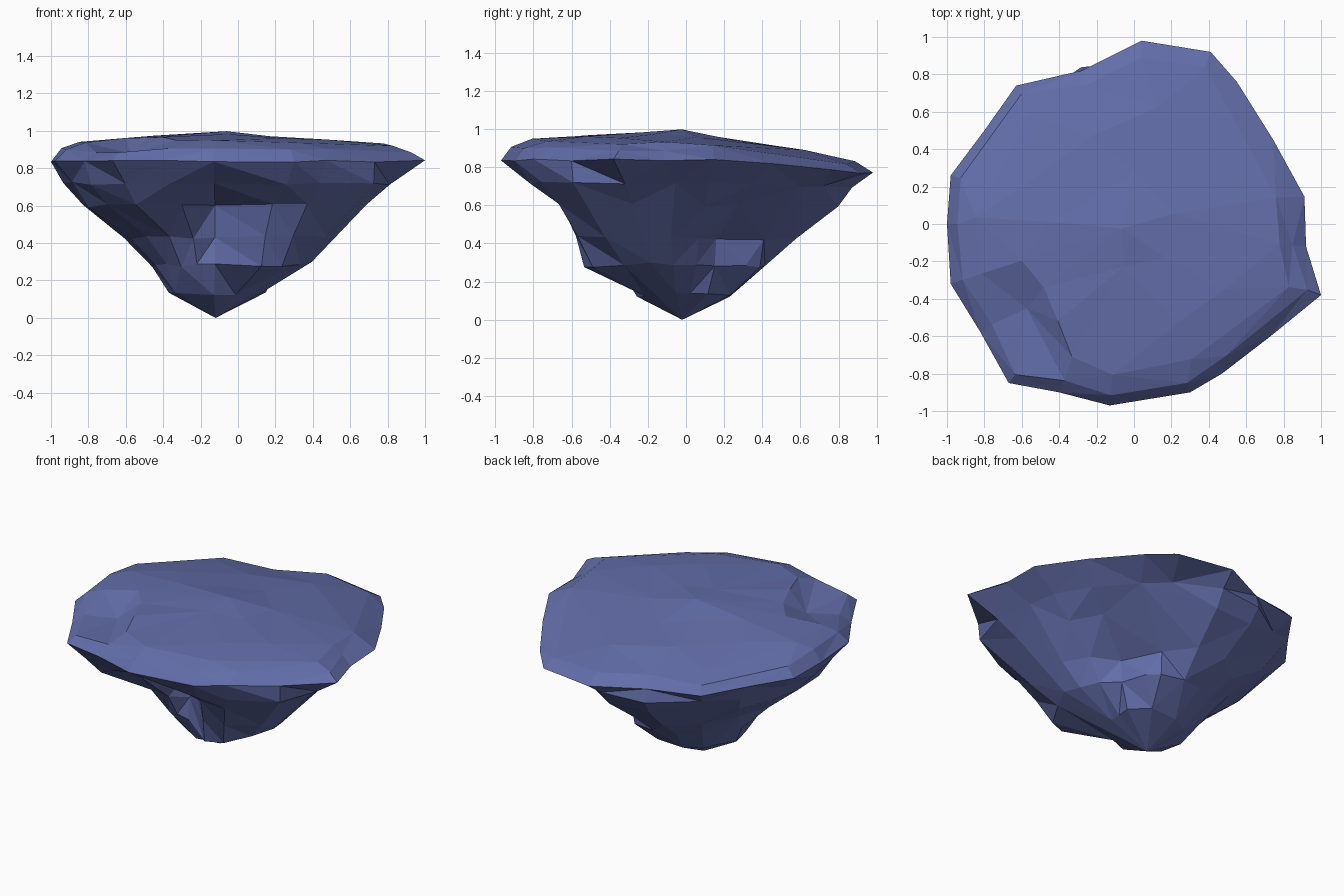
import bpy, bmesh, math, random
from mathutils import Vector

if "Cube" in bpy.data.objects:
    bpy.data.objects.remove(bpy.data.objects["Cube"])

random.seed(4)
CX, CY = -0.12, -0.02          # axis of the hanging tip

stone = bpy.data.materials.new("blue stone")
stone.diffuse_color = (0.125, 0.155, 0.40, 1)
stone.use_nodes = True
stone.node_tree.nodes["Principled BSDF"].inputs["Base Color"].default_value = stone.diffuse_color

# Outline of the rim seen from above, counter-clockwise
outline = [(1, -.38), (.92, -.12), (.91, .15), (.76, .42), (.55, .76), (.41, .92),
           (.04, .98), (-.28, .82), (-.63, .74), (-.8, .5), (-.98, .26), (-1, 0),
           (-.98, -.32), (-.82, -.58), (-.67, -.85), (-.4, -.9), (-.13, -.97),
           (.3, -.9), (.47, -.8), (.73, -.6)]
CORNER = (13, 14)              # the sunken front-left corner

# Underside: height, then radius every 30 degrees starting at +x
under = [
    (.72, [.88, .82, .84, .93, .80, .78, .81, .83, .88, .70, .90, 1.03]),
    (.60, [.75, .66, .75, .87, .70, .69, .71, .73, .78, .31, .78, .92]),
    (.43, [.60, .37, .49, .65, .53, .49, .49, .48, .44, .31, .67, .73]),
    (.28, [.48, .37, .47, .43, .37, .35, .34, .34, .33, .33, .61, .54]),
    (.13, [.24, .31, .29, .25, .23, .23, .25, .25, .22, .24, .22, .24]),
]


def radius_at(radii, angle):
    t = (angle / math.radians(30)) % 12
    i, f = int(t), t % 1
    return radii[i % 12] * (1 - f) + radii[(i + 1) % 12] * f


def wobble(s):
    return random.uniform(-s, s)


rings = []

# Top plateau and shoulder: inner to outer, dipping towards the back
for scale, z, drop, jit in [(.28, .98, .04, .004), (.60, .966, .07, .005),
                            (.84, .943, .10, .006), (.935, .905, .09, .005)]:
    ring = []
    for i, (x, y) in enumerate(outline):
        s = scale + wobble(.015)
        h = z - drop * max(0, y) - .02 * max(0, x) + wobble(jit)
        if i in CORNER:
            if scale == .84:                      # step down to the corner
                s, h = .72, .885
            elif scale > .9:
                h = .885
        ring.append(Vector((x * s, y * s, h)))
    rings.append(ring)

# Widest rim
rings.append([Vector((x, y, .838 - .08 * max(0, y - .1) + wobble(.005))) for x, y in outline])

# Craggy underside with ledges at the front and back right
for z, radii in under:
    ring = []
    for x, y in outline:
        a = math.atan2(y - CY, x - CX)
        r = radius_at(radii, a) * (1 + wobble(.012))
        low = .04 * max(0, y - .3) if z > .7 else 0
        ring.append(Vector((CX + r * math.cos(a), CY + r * math.sin(a), z - low + wobble(.01))))
    rings.append(ring)

# Skin the rings and close both ends
bm = bmesh.new()
vr = [[bm.verts.new(p) for p in ring] for ring in rings]
n = len(outline)
peak = bm.verts.new((-.07, -.03, 1.0))
tip = bm.verts.new((CX, CY, 0))
for k in range(n):
    j = (k + 1) % n
    bm.faces.new((peak, vr[0][k], vr[0][j]))
    bm.faces.new((tip, vr[-1][j], vr[-1][k]))
    for a, b in zip(vr, vr[1:]):
        # the shorter diagonal gives cleaner facets
        if (a[k].co - b[j].co).length < (a[j].co - b[k].co).length:
            bm.faces.new((a[k], b[k], b[j]))
            bm.faces.new((a[k], b[j], a[j]))
        else:
            bm.faces.new((a[k], b[k], a[j]))
            bm.faces.new((a[j], b[k], b[j]))
bmesh.ops.recalc_face_normals(bm, faces=bm.faces)

mesh = bpy.data.meshes.new("floating_rock")
bm.to_mesh(mesh)
bm.free()
mesh.materials.append(stone)
rock = bpy.data.objects.new("floating_rock", mesh)
bpy.context.collection.objects.link(rock)

# Simplify to broad, uneven facets like hewn stone
dec = rock.modifiers.new("broad_facets", 'DECIMATE')
dec.ratio = 0.7
